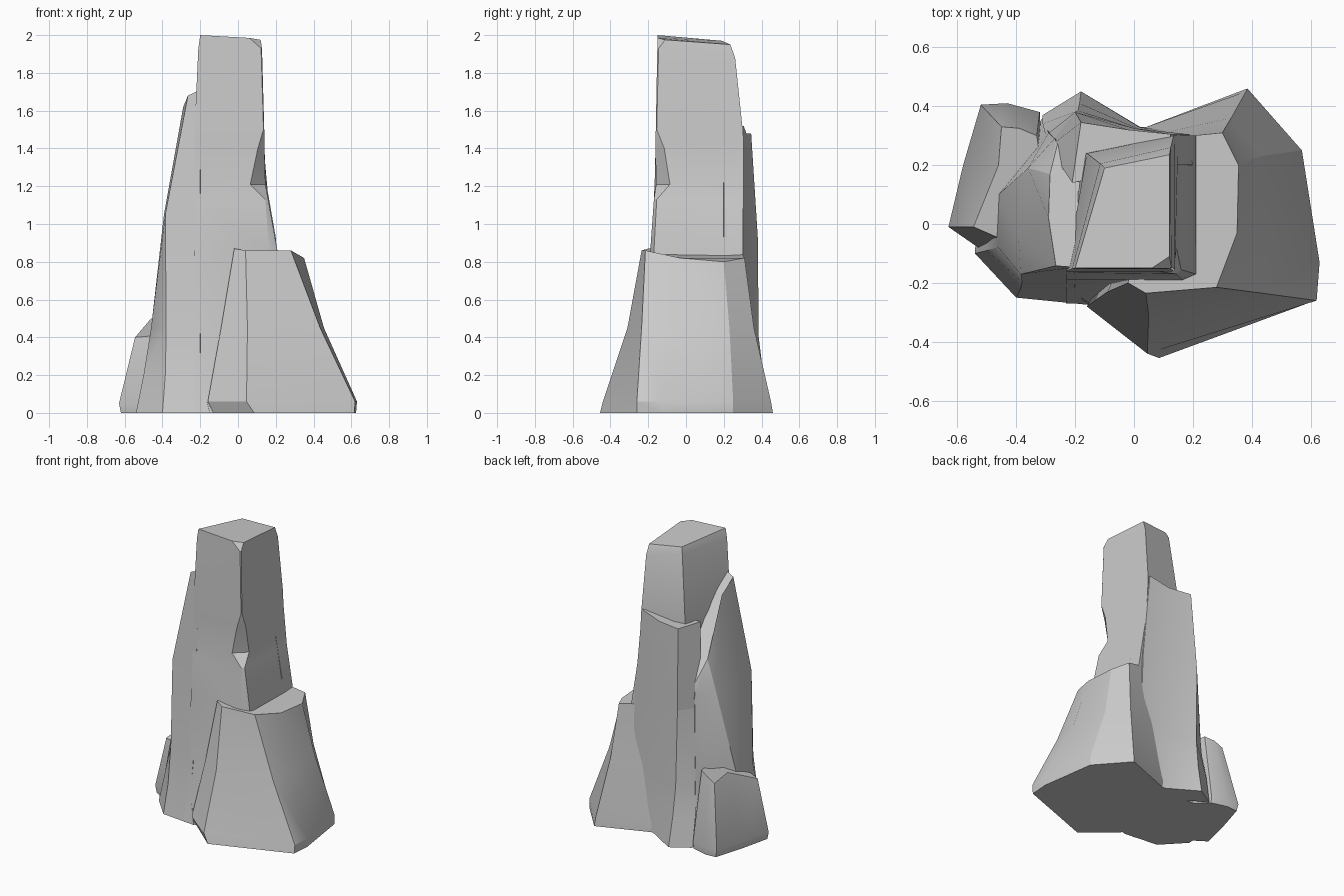
import bpy, bmesh, math


def loft(name, rings):
    """Faceted rock: rings listed top to bottom as (z, points); a point may carry its own z."""
    bm = bmesh.new()
    loops = [[bm.verts.new((p[0], p[1], p[2] if len(p) > 2 else z)) for p in pts]
             for z, pts in rings]
    for a, b in zip(loops, loops[1:]):
        n = len(a)
        for i in range(n):
            j = (i + 1) % n
            bm.faces.new((a[i], a[j], b[j], b[i]))
    bm.faces.new(loops[0])
    bm.faces.new(loops[-1][::-1])
    bmesh.ops.recalc_face_normals(bm, faces=bm.faces)
    me = bpy.data.meshes.new(name)
    bm.to_mesh(me)
    bm.free()
    ob = bpy.data.objects.new(name, me)
    bpy.context.collection.objects.link(ob)
    bpy.ops.object.select_all(action='DESELECT')
    ob.select_set(True)
    bpy.context.view_layer.objects.active = ob
    bpy.ops.object.shade_smooth_by_angle(angle=math.radians(25))
    return ob


# Tall central spire with a chipped front-right corner
loft("spire", [
    (2.0, [(-.20, -.15), (.06, -.15, 1.985), (.12, -.11, 1.975), (.12, .235, 1.95), (-.10, .19, 1.97)]),
    (1.93, [(-.21, -.152), (.122, -.152), (.127, -.145), (.125, .26, 1.88), (-.115, .205)]),
    (1.5, [(-.23, -.16), (.135, -.16), (.139, -.155), (.135, .30), (-.16, .24)]),
    (1.4, [(-.23, -.162), (.105, -.162), (.14, -.115), (.14, .30), (-.17, .24)]),
    (1.21, [(-.23, -.165), (.065, -.158), (.145, -.085), (.15, .30), (-.18, .25)]),
    (1.13, [(-.23, -.17), (.145, -.17), (.16, -.155), (.165, .30), (-.18, .25)]),
    (.85, [(-.23, -.19), (.165, -.19), (.21, -.17), (.21, .30), (-.18, .26)]),
    (.4, [(-.23, -.205), (.1, -.205), (.22, -.17), (.22, .29), (-.2, .28)]),
    (0, [(-.23, -.27), (.1, -.27), (.3, -.2), (.3, .3), (-.25, .3)]),
])

# Left slab leaning on the spire, its ledge falling toward the back
loft("left_slab", [
    (1.7, [(-.20, -.147, 1.71), (-.265, -.142, 1.68), (-.29, .02, 1.62),
           (-.285, .17, 1.23), (-.26, .27, 1.1), (-.12, .15, 1.4)]),
    (1.05, [(-.2, -.173), (-.385, -.171), (-.392, -.05), (-.36, .19), (-.27, .29, 1.0), (-.1, .2)]),
    (.45, [(-.2, -.201), (-.38, -.198), (-.46, -.08), (-.46, .1), (-.29, .31), (-.1, .2)]),
    (.2, [(-.2, -.235), (-.385, -.22), (-.50, -.09), (-.49, .1), (-.3, .33), (-.1, .2)]),
    (0, [(-.15, -.275), (-.4, -.25), (-.54, -.1), (-.53, .1), (-.31, .36), (-.1, .2)]),
])

# Back column with a sloping ledge
loft("back_column", [
    (1.5, [(.1, .2), (.125, .305, 1.52), (-.02, .32, 1.48), (-.18, .345, 1.48), (-.21, .14, 1.46)]),
    (.93, [(.2, .2), (.18, .305), (0, .325), (-.2, .38), (-.29, .26)]),
    (.4, [(.2, .2), (.2, .305), (.01, .325), (-.19, .385), (-.30, .30)]),
    (.2, [(.2, .15), (.2, .31), (.02, .328), (-.185, .41), (-.31, .34)]),
    (0, [(.2, .1), (.2, .32), (.02, .33), (-.18, .45), (-.31, .37)]),
])

# Large right shoulder with a flat top and flared base
loft("right_shoulder", [
    (.86, [(-.02, -.2, .87), (.04, -.235), (.28, -.215), (.35, -.03, .82),
           (.355, .2, .8), (.3, .31, .82), (.15, .295, .85), (.02, 0)]),
    (.45, [(-.09, -.23), (.05, -.31), (.435, -.235), (.455, -.06),
           (.43, .23), (.33, .36), (.08, .305), (0, 0)]),
    (.06, [(-.16, -.28), (.045, -.44), (.62, -.26), (.63, -.13),
           (.57, .25), (.38, .45), (.03, .325), (0, 0)]),
    (0, [(-.13, -.27), (.085, -.455), (.615, -.26), (.625, -.13),
         (.57, .25), (.385, .46), (.03, .325), (0, 0)]),
])

# Low buttress at the back left
loft("left_buttress", [
    (.5, [(-.43, -.06, .41), (-.545, -.01, .4), (-.46, .2), (-.45, .33, .47),
          (-.39, .325), (-.33, .3, .52), (-.3, .1, .52)]),
    (.05, [(-.5, -.1), (-.63, -.01), (-.58, .2), (-.52, .405), (-.43, .41), (-.32, .38), (-.3, 0)]),
    (0, [(-.5, -.09), (-.62, -.01), (-.57, .2), (-.51, .4), (-.43, .405), (-.32, .375), (-.3, 0)]),
])
